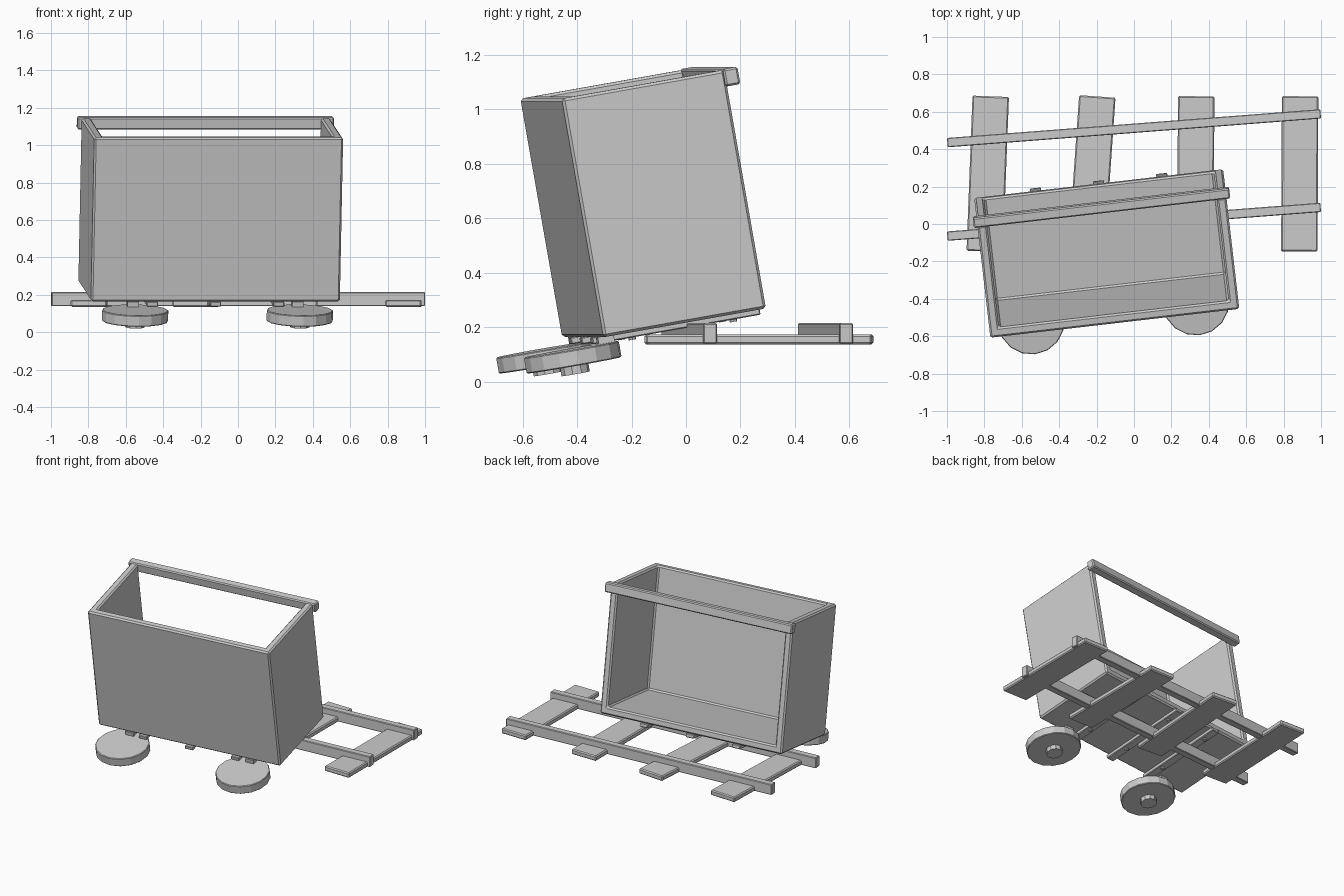
import bpy, bmesh
from math import radians
from mathutils import Matrix, Vector

if "Cube" in bpy.data.objects:
    bpy.data.objects.remove(bpy.data.objects["Cube"])

grey = bpy.data.materials.new("plain grey")
grey.diffuse_color = (0.6, 0.6, 0.6, 1)
grey.use_nodes = True
grey.node_tree.nodes["Principled BSDF"].inputs["Base Color"].default_value = grey.diffuse_color

# Frame of the tipped cart: origin at the lower front edge of the tub
CART = (Matrix.Translation((-0.12, -0.379, 0.163))
        @ Matrix.Rotation(radians(6.6), 4, 'Z') @ Matrix.Rotation(radians(10), 4, 'X'))
W, D, H = 1.34, 0.61, 0.89


def finish(name, bm, matrix, bevel=0.0, wall=0.0):
    bmesh.ops.recalc_face_normals(bm, faces=bm.faces)
    mesh = bpy.data.meshes.new(name)
    bm.to_mesh(mesh)
    bm.free()
    mesh.materials.append(grey)
    ob = bpy.data.objects.new(name, mesh)
    bpy.context.collection.objects.link(ob)
    ob.matrix_world = matrix
    if wall:
        m = ob.modifiers.new("wall", 'SOLIDIFY')
        m.thickness, m.offset, m.use_even_offset = wall, -1, True
    if bevel:
        m = ob.modifiers.new("bevel", 'BEVEL')
        m.width, m.segments = bevel, 1
    return ob


def box(name, center, size, matrix=Matrix(), bevel=0.007):
    bm = bmesh.new()
    bmesh.ops.create_cube(bm, size=1)
    bmesh.ops.scale(bm, vec=size, verts=bm.verts)
    return finish(name, bm, matrix @ Matrix.Translation(center), bevel)


def disc(name, center, radius, depth, sides, bevel=0.0):
    bm = bmesh.new()
    bmesh.ops.create_cone(bm, cap_ends=True, segments=sides,
                          radius1=radius, radius2=radius, depth=depth)
    return finish(name, bm, CART @ Matrix.Translation(center), bevel)


# Tub: floor, front and two sides, open at the top and back
bm = bmesh.new()
bmesh.ops.create_cube(bm, size=1)
bmesh.ops.scale(bm, vec=(W, D, H), verts=bm.verts)
bmesh.ops.translate(bm, vec=(0, D / 2, H / 2), verts=bm.verts)
bm.normal_update()
gone = [f for f in bm.faces if f.normal.z > 0.9 or f.normal.y > 0.9]
bmesh.ops.delete(bm, geom=gone, context='FACES')
# keep normals outward on the open shell
centre = Vector((0, D / 2, H / 2))
finish("tub", bm, CART, bevel=0.01, wall=0.052)

# Bar across the upper back edge
box("top_bar", (0, 0.63, 0.861), (W + 0.04, 0.055, 0.065), CART)

# Ribs with bolts under the floor
for x in (-0.34, 0, 0.34):
    box("floor_rib", (x, 0.305, -0.012), (0.06, 0.63, 0.026), CART, 0.004)
    for y in (0.14, 0.52):
        disc("rib_bolt", (x, y, -0.028), 0.014, 0.012, 8)

# Wheels lying flat in front of the floor, with hubs
for x in (-0.443, 0.443):
    disc("wheel", (x, -0.10, -0.057), 0.178, 0.06, 16, 0.004)
    disc("wheel_hub", (x, -0.10, -0.098), 0.053, 0.042, 10)
    box("wheel_mount", (x, 0.03, -0.015), (0.06, 0.06, 0.03), CART, 0.0)

# Sleepers: x position and slight turn of each
for x, turn in ((-0.782, -2.2), (-0.225, -4), (0.33, -0.4), (0.886, -0.3)):
    turned = Matrix.Translation((x, 0.268, 0.155)) @ Matrix.Rotation(radians(turn), 4, 'Z')
    box("sleeper", (0, 0, 0), (0.195, 0.83, 0.037), turned)

# Rails
for y in (0.012, 0.512):
    turned = Matrix.Translation((0, y, 0.177)) @ Matrix.Rotation(radians(4.4), 4, 'Z')
    box("rail", (0, 0, 0), (2.002, 0.05, 0.075), turned, 0.004)
